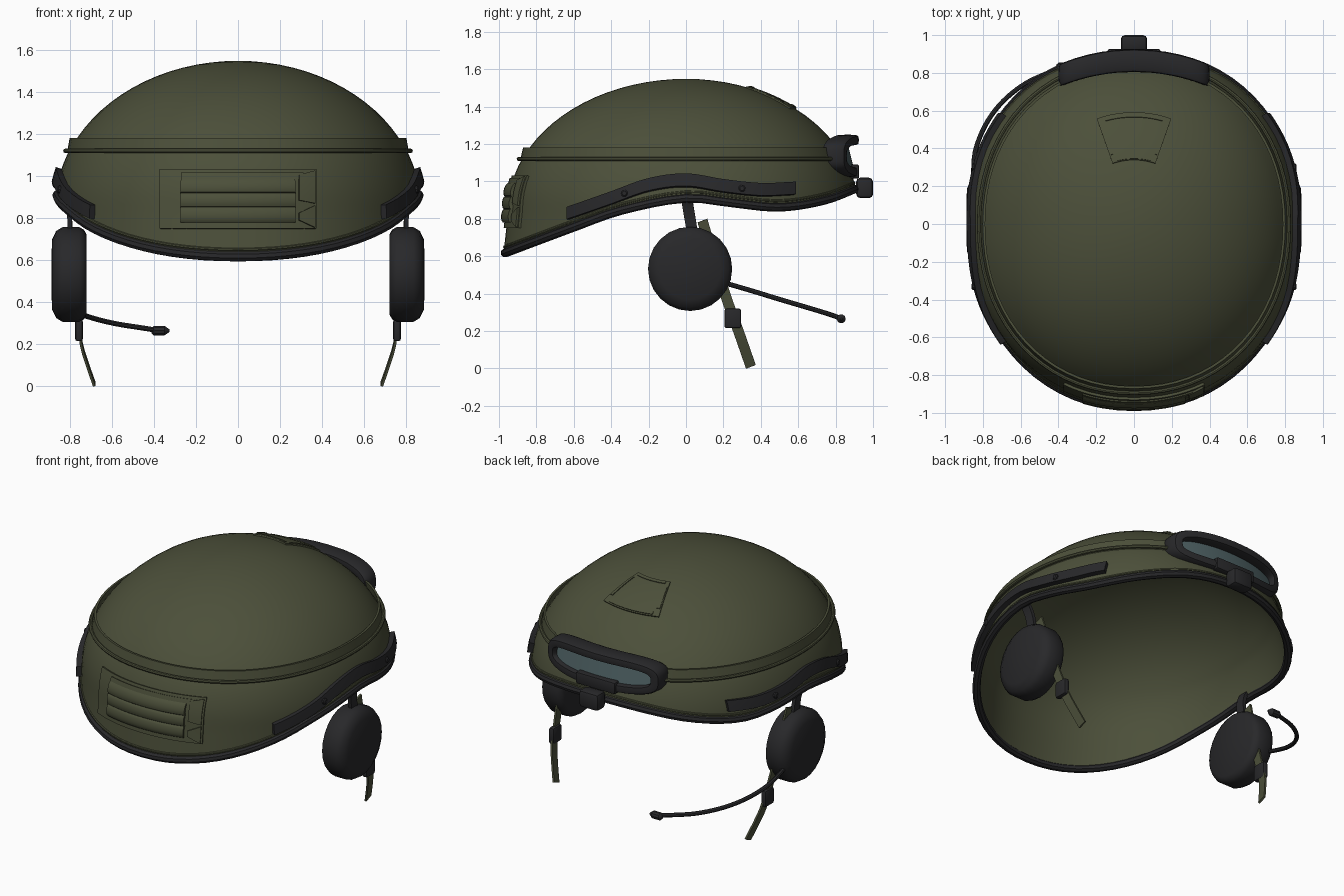
import bpy
from math import pi, sin, cos, acos, asin, sqrt, copysign

old = bpy.data.objects.get("Cube")
if old:
    bpy.data.objects.remove(old, do_unlink=True)


def material(name, rgb):
    m = bpy.data.materials.new(name)
    m.use_nodes = True
    m.diffuse_color = (*rgb, 1)
    node = m.node_tree.nodes["Principled BSDF"]
    node.inputs["Base Color"].default_value = (*rgb, 1)
    node.inputs["Roughness"].default_value = 0.8
    return m


OLIVE = material("olive green", (0.072, 0.079, 0.042))
BLACK = material("charcoal rubber", (0.021, 0.021, 0.023))
GLASS = material("smoky teal lens", (0.075, 0.118, 0.125))
parts = []


def add(name, data, mat):
    data.materials.append(mat)
    ob = bpy.data.objects.new(name, data)
    bpy.context.collection.objects.link(ob)
    parts.append(ob)
    return ob


def sheet(name, fn, nu, nv, mat, wrap_u=False, wrap_v=False, thick=0):
    """Grid surface from fn(u, v), optionally wrapped and thickened."""
    cu, cv = nu + (not wrap_u), nv + (not wrap_v)
    verts = [fn(i / nu, j / nv) for j in range(cv) for i in range(cu)]
    faces = [(j * cu + i, j * cu + (i + 1) % cu,
              (j + 1) % cv * cu + (i + 1) % cu, (j + 1) % cv * cu + i)
             for j in range(nv) for i in range(nu)]
    me = bpy.data.meshes.new(name)
    me.from_pydata(verts, [], faces)
    ob = add(name, me, mat)
    ob.modifiers.new("Weld", 'WELD').merge_threshold = 0.0005
    if thick:
        s = ob.modifiers.new("Solidify", 'SOLIDIFY')
        s.thickness, s.offset = thick, 0


def lathe(name, profile, y, z, sides, mat):
    """Revolve (x, radius) points about an axis along x."""
    def fn(u, v):
        x, r = profile[round(v * (len(profile) - 1))]
        a = 2 * pi * u
        return x, y + r * cos(a), z + r * sin(a)
    sheet(name, fn, sides, len(profile) - 1, mat, wrap_u=True)


def tube(name, points, radius, mat, cyclic=False):
    cu = bpy.data.curves.new(name, 'CURVE')
    cu.dimensions = '3D'
    cu.bevel_depth, cu.bevel_resolution, cu.use_fill_caps = radius, 2, True
    sp = cu.splines.new('POLY' if cyclic else 'NURBS')
    sp.points.add(len(points) - 1)
    for p, co in zip(sp.points, points):
        p.co = (*co, 1)
    sp.use_cyclic_u = cyclic
    if not cyclic:
        sp.use_endpoint_u, sp.order_u, sp.resolution_u = True, 3, 6
    add(name, cu, mat)


def box(name, lo, hi, bevel, mat):
    xs, ys, zs = zip(lo, hi)
    me = bpy.data.meshes.new(name)
    me.from_pydata([(x, y, z) for x in xs for y in ys for z in zs], [],
                   [(0, 1, 3, 2), (4, 6, 7, 5), (0, 4, 5, 1),
                    (2, 3, 7, 6), (0, 2, 6, 4), (1, 5, 7, 3)])
    b = add(name, me, mat).modifiers.new("Bevel", 'BEVEL')
    b.width, b.segments = bevel, 2


def smooth(pts, t):
    """Smooth curve through (t, value) points."""
    n = len(pts)
    t = min(max(t, pts[0][0]), pts[-1][0])
    i = next(k for k in range(n - 1) if t <= pts[k + 1][0])

    def slope(k):
        a, b = pts[max(k - 1, 0)], pts[min(k + 1, n - 1)]
        return (b[1] - a[1]) / (b[0] - a[0])
    (a, p), (b, q) = pts[i], pts[i + 1]
    h = b - a
    s = (t - a) / h
    return ((2*s**3 - 3*s*s + 1) * p + (s**3 - 2*s*s + s) * h * slope(i)
            + (3*s*s - 2*s**3) * q + (s**3 - s*s) * h * slope(i + 1))


def power(c, e):
    return copysign(abs(c) ** e, c)


# Helmet surface: a slightly squared ellipsoid, longer and lower at the front
WIDTH, FRONT, BACK, MID, RISE, SQUARE = 0.87, 0.95, 0.92, 0.848, 0.70, 2.12


def radii(z, front):
    s = sqrt(max(0, 1 - (max(z - MID, 0) / RISE) ** 2))
    flare = 0.11 * max(0, MID - z)
    return WIDTH * s, (FRONT * s + flare) if front else BACK * s


def surf(a, z, off=0):
    rx, ry = radii(z, sin(a) < 0)
    e = 2 / SQUARE
    return (rx + off) * power(cos(a), e), (ry + off) * power(sin(a), e), z


def front_point(x, z, off):
    t = x / (radii(z, True)[0] + off)
    return surf(-acos(power(t, SQUARE / 2)), z, off)


def side_point(side, y, z, off):
    t = y / (radii(z, y < 0)[1] + off)
    x, y, z = surf(asin(power(t, SQUARE / 2)), z, off)
    return side * x, y, z


RIM = [(-1, 0.608), (-0.6, 0.757), (-0.35, 0.845), (0, 0.91),
       (0.25, 0.885), (0.5, 0.862), (0.75, 0.9), (0.95, 0.975)]


def rim_height(a):
    z = 0.85
    for _ in range(12):
        z = smooth(RIM, surf(a, z)[1])
    return z


def shell_point(u, v):
    a, split, seam, inset = 2 * pi * u, 0.6, 1.13, 0.013
    if v > split:
        z = seam + (rim_height(a) - seam) * (v - split) / (1 - split)
        return surf(a, z, -inset)
    t = acos((seam - MID) / RISE) * v / split
    x, y, z = surf(a, MID + RISE * cos(t), -inset * sin(t) if v else 0)
    return x, y, z - inset * cos(t)


sheet("helmet_shell", shell_point, 72, 25, OLIVE, wrap_u=True, thick=0.026)

# Free-standing cover band, cord, hem and rubber edge around the shell
BAND = [(1.18, 0.022), (1.18, 0.035), (1.12, 0.01), (1.105, -0.005)]
sheet("cover_band", lambda u, v: surf(2 * pi * u, *BAND[round(v * 3)]),
      72, 3, OLIVE, wrap_u=True)
sheet("cover_band_lining", lambda u, v: surf(2 * pi * u, 1.18 - 0.06 * v,
      0.022 - 0.024 * v), 72, 1, OLIVE, wrap_u=True)
ring = [2 * pi * i / 72 for i in range(72)]
tube("cover_cord", [surf(a, 1.12, 0.019) for a in ring], 0.011, OLIVE, True)
tube("rim_trim", [surf(a, rim_height(a), -0.008) for a in ring], 0.024, BLACK, True)
tube("cover_hem", [surf(a, rim_height(a) + 0.033, -0.002) for a in ring],
     0.008, OLIVE, True)


# Front pouch: backing, ribbed pocket and two fastening tabs
def front_patch(name, x0, x1, z0, z1, off, thick, nu=16, nv=6):
    def fn(u, v):
        o = off(v) if callable(off) else off
        return front_point(x0 + (x1 - x0) * u, z0 + (z1 - z0) * v, o)
    sheet(name, fn, nu, nv, OLIVE, thick=thick)


front_patch("pouch_backing", -0.37, 0.37, 0.75, 1.03, 0.006, 0.016)
front_patch("pouch_pocket", -0.27, 0.27, 0.785, 0.985,
            lambda v: 0.014 + 0.011 * abs(sin(3 * pi * v)) ** 0.6, 0.02, nv=24)
front_patch("pouch_lip", -0.27, 0.31, 0.985, 1.015, 0.014, 0.014, nv=2)
for name, zin, zout in (("upper_tab", (0.885, 1.005), (0.87, 1.025)),
                        ("lower_tab", (0.79, 0.825), (0.755, 0.86))):
    sheet("pouch_" + name, lambda u, v: front_point(
        0.29 + 0.075 * u,
        (zin[0] + (zin[1] - zin[0]) * v) * (1 - u)
        + (zout[0] + (zout[1] - zout[0]) * v) * u, 0.018), 4, 4, OLIVE, thick=0.014)


# Crown patch with a stitched border
def crown_patch(name, r0, r1, half, off, shift=0):
    def fn(u, v):
        r, a = r0 + (r1 - r0) * v, shift + half * (2 * u - 1)
        x, y = r * sin(a), r * cos(a)
        s = (abs(x / WIDTH) ** SQUARE + (y / BACK) ** SQUARE) ** (1 / SQUARE)
        return x, y, MID + RISE * sqrt(1 - s * s) + off
    sheet(name, fn, 10, 8, OLIVE, thick=0.008)


crown_patch("crown_patch", 0.34, 0.59, 0.34, 0.005)
for r in (0.345, 0.565):
    crown_patch("crown_patch_hem", r, r + 0.02, 0.27, 0.01)
for s in (-1, 1):
    crown_patch("crown_patch_side_hem", 0.385, 0.545, 0.018, 0.01, s * 0.31)

# Goggles wrapped round the back
GOGGLE_Z = 1.135


def goggle_y(x):
    return 0.865 - 0.5 * x * x


def frame_point(u, v):
    a, b = 2 * pi * u, 2 * pi * v
    t = 0.029 * power(cos(b), 0.5)
    x = (0.371 + t) * power(cos(a), 0.6)
    return (x, goggle_y(x) + 0.06 * power(sin(b), 0.5),
            GOGGLE_Z + (0.086 + t) * power(sin(a), 0.6))


def lens_point(u, v):
    x, z = 0.7 * (u - 0.5), 0.14 * (v - 0.5)
    return x, goggle_y(x) + 0.012 - 0.25 * z, GOGGLE_Z + z


sheet("goggle_frame", frame_point, 64, 12, BLACK, wrap_u=True, wrap_v=True)
sheet("goggle_lens", lens_point, 24, 4, GLASS, thick=0.008)
box("goggle_mount_plate", (-0.14, 0.87, 1.015), (0.14, 0.926, 1.09), 0.01, BLACK)
box("rear_clip", (-0.07, 0.91, 0.91), (0.07, 1.0, 1.02), 0.022, BLACK)

# Parts on both sides: rail, screws, ear cup, hanger, strap and buckle
RAIL = [(-0.63, 0.83), (-0.4, 0.91), (-0.2, 0.98), (0, 1.005),
        (0.2, 0.975), (0.4, 0.955), (0.58, 0.962)]
CUP = [(0.72, 0), (0.72, 0.19), (0.733, 0.213), (0.755, 0.225), (0.835, 0.225),
       (0.865, 0.207), (0.885, 0.165), (0.888, 0)]
STRAP_X = [(0, 0.68), (0.1, 0.715), (0.2, 0.745), (0.32, 0.758), (0.85, 0.8)]
STRAP_Y = [(0, 0.35), (0.2, 0.28), (0.35, 0.225), (0.55, 0.16), (0.85, 0.07)]

for side, label in ((1, "left_"), (-1, "right_")):
    def rail_point(u, v):
        y = -0.63 + 1.21 * u
        return side_point(side, y, smooth(RAIL, y) + 0.033 * (2 * v - 1), 0.014)
    sheet(label + "rail", rail_point, 30, 2, BLACK, thick=0.032)
    for y in (-0.33, 0.3):
        z = smooth(RAIL, y)
        x = side_point(1, y, z, 0)[0]
        lathe(label + "rail_screw", [(side * (x + d), r) for d, r in
              ((0, 0.019), (0.036, 0.019), (0.042, 0.012), (0.042, 0))],
              y, z, 10, BLACK)
    lathe(label + "ear_cup", [(side * x, r) for x, r in CUP], 0.022, 0.532, 24, BLACK)
    sheet(label + "hanger", lambda u, v: (
        side * (0.8 + 0.04 * v ** 4), 0.035 - 0.035 * v + 0.06 * (u - 0.5),
        0.72 + 0.21 * v), 1, 6, BLACK, thick=0.022)

    def strap_point(u, v):
        z, w = 0.01 + 0.78 * v, 0.056 * (u - 0.5)
        return (side * smooth(STRAP_X, z), smooth(STRAP_Y, z) + 0.93 * w,
                z + 0.36 * w)
    sheet(label + "chin_strap", strap_point, 1, 20, OLIVE, thick=0.012)
    xs = sorted((side * 0.738, side * 0.775))
    box(label + "strap_buckle", (xs[0], 0.205, 0.215), (xs[1], 0.295, 0.32),
        0.012, BLACK)

# Microphone boom on one ear cup
tube("microphone_boom", [(-0.84, 0.16, 0.47), (-0.86, 0.32, 0.425),
     (-0.81, 0.49, 0.372), (-0.72, 0.63, 0.331), (-0.59, 0.74, 0.298),
     (-0.47, 0.795, 0.28), (-0.38, 0.83, 0.266)], 0.013, BLACK)
lathe("microphone", [(-0.415, 0), (-0.41, 0.015), (-0.4, 0.024), (-0.35, 0.024),
      (-0.325, 0.006), (-0.325, 0)], 0.83, 0.265, 10, BLACK)

# Turn everything into plain meshes, fix normals and smooth with sharp edges
bpy.ops.object.select_all(action='DESELECT')
for ob in parts:
    ob.select_set(True)
bpy.context.view_layer.objects.active = parts[0]
bpy.ops.object.convert(target='MESH')
bpy.ops.object.mode_set(mode='EDIT')
bpy.ops.mesh.select_all(action='SELECT')
bpy.ops.mesh.normals_make_consistent(inside=False)
bpy.ops.object.mode_set(mode='OBJECT')
bpy.ops.object.shade_smooth_by_angle(angle=0.6)
